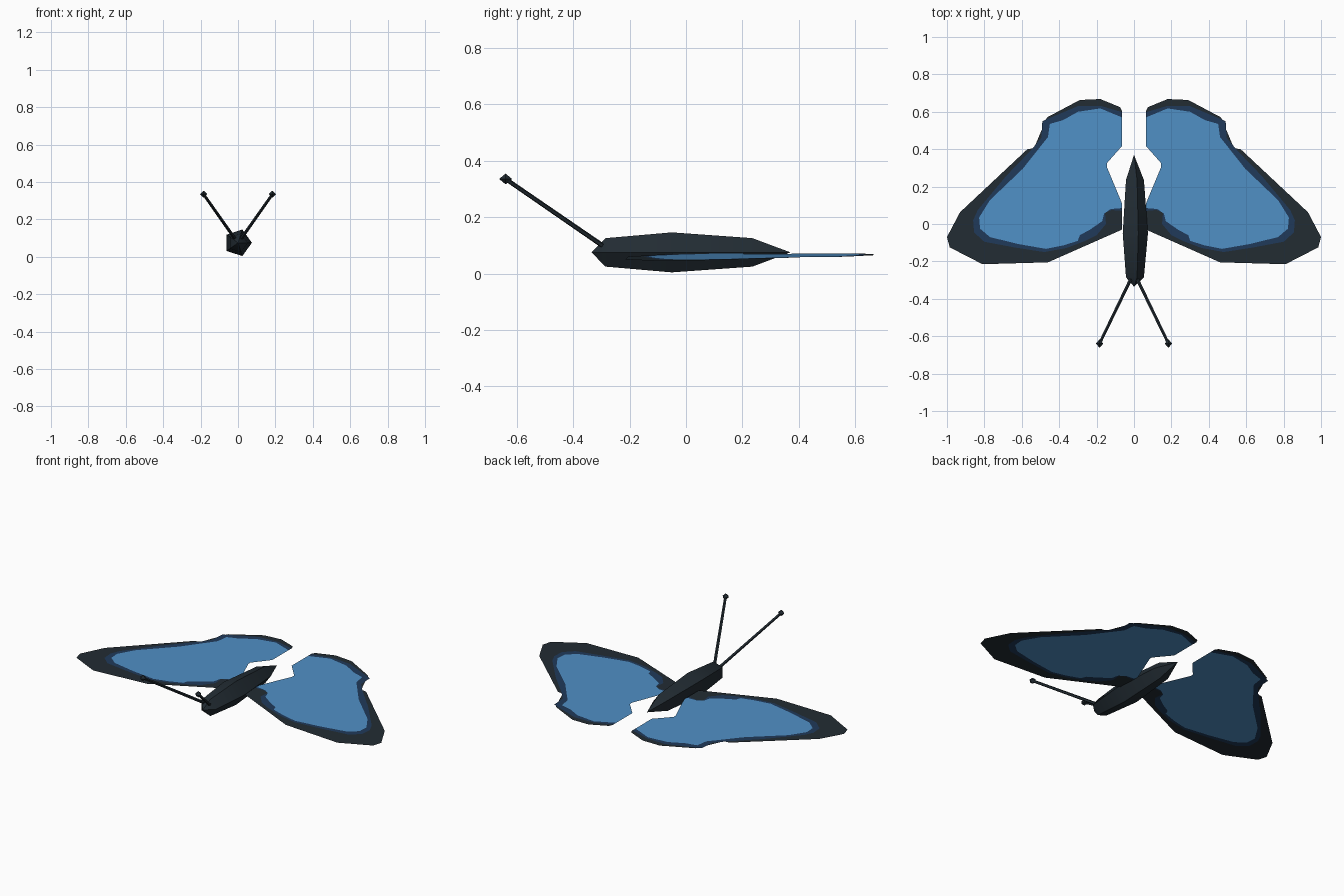
import bpy, bmesh, math
from mathutils import Vector, Matrix
from mathutils.geometry import delaunay_2d_cdt

if "Cube" in bpy.data.objects:
    bpy.data.objects.remove(bpy.data.objects["Cube"])


def material(name, rgb):
    m = bpy.data.materials.new(name)
    m.diffuse_color = (*rgb, 1)
    m.use_nodes = True
    m.node_tree.nodes["Principled BSDF"].inputs["Base Color"].default_value = m.diffuse_color
    return m


charcoal = material("charcoal", (0.016, 0.025, 0.033))
navy = material("navy blue", (0.0144, 0.042, 0.102))
blue = material("sky blue", (0.08, 0.279, 0.565))


def make_object(name, bm, mats):
    mesh = bpy.data.meshes.new(name)
    bm.to_mesh(mesh)
    bm.free()
    ob = bpy.data.objects.new(name, mesh)
    bpy.context.collection.objects.link(ob)
    for m in mats:
        mesh.materials.append(m)
    return ob


# Wing: nested outlines (right side), edge then border then centre
ROOT = 0.064
edge = [(ROOT, -0.03), (0.46, -0.205), (0.81, -0.215), (0.985, -0.125), (1.0, -0.07),
        (0.93, 0.063), (0.57, 0.4), (0.535, 0.405), (0.465, 0.57), (0.29, 0.663),
        (0.18, 0.668), (0.075, 0.625), (ROOT, 0.605), (ROOT, 0.417), (0.145, 0.325),
        (0.145, 0.305), (ROOT, 0.11)]
border = [(ROOT, 0.07), (0.12, 0.075), (0.155, 0.06), (0.15, 0.0), (0.2, -0.06), (0.26, -0.09),
          (0.36, -0.128), (0.48, -0.15), (0.64, -0.125), (0.8, -0.095), (0.855, -0.045),
          (0.86, 0.02), (0.835, 0.075), (0.685, 0.255), (0.555, 0.39), (0.495, 0.46),
          (0.49, 0.55), (0.43, 0.575), (0.3, 0.63), (0.18, 0.632), (ROOT, 0.598),
          (ROOT, 0.417), (0.145, 0.325), (0.145, 0.305), (ROOT, 0.11)]
centre = [(ROOT, 0.085), (0.125, 0.08), (0.16, 0.055), (0.17, 0.015), (0.235, -0.03), (0.29, -0.06),
          (0.3, -0.09), (0.38, -0.115), (0.47, -0.133), (0.62, -0.107), (0.77, -0.07),
          (0.823, -0.025), (0.828, 0.035), (0.77, 0.128), (0.595, 0.295), (0.46, 0.465),
          (0.45, 0.535), (0.38, 0.555), (0.3, 0.6), (0.18, 0.618), (ROOT, 0.57),
          (ROOT, 0.417), (0.145, 0.325), (0.145, 0.305), (ROOT, 0.11)]


def wing(name, side):
    pts, loops = [], []
    for outline in (edge, border, centre):
        loops.append(list(range(len(pts), len(pts) + len(outline))))
        pts += [Vector(p) for p in outline]
    verts, _, faces, _, _, origin = delaunay_2d_cdt(pts, [], loops, 1, 1e-4)
    bm = bmesh.new()
    vs = [bm.verts.new((side * v.x, v.y, 0.073 - 0.028 * v.x)) for v in verts]
    for f, src in zip(faces, origin):
        face = bm.faces.new([vs[i] for i in f])
        face.material_index = max(src)
        face.normal_update()
        if face.normal.z < 0:
            face.normal_flip()
    make_object(name, bm, (charcoal, navy, blue))


wing("right_wing", 1)
wing("left_wing", -1)

# Body: five-sided spindle along y
bm = bmesh.new()
CZ = 0.075
rings = []
for y, r in ((-0.285, 0.053), (-0.05, 0.0745), (0.235, 0.053)):
    rings.append([bm.verts.new((r * math.cos(a), y, CZ + r * math.sin(a)))
                  for a in (math.tau * i / 5 for i in range(5))])
nose = bm.verts.new((0, -0.335, CZ))
tail = bm.verts.new((0, 0.37, CZ))
for i in range(5):
    j = (i + 1) % 5
    for a, b in zip(rings, rings[1:]):
        bm.faces.new((a[i], a[j], b[j], b[i]))
    bm.faces.new((nose, rings[0][j], rings[0][i]))
    bm.faces.new((tail, rings[-1][i], rings[-1][j]))
bmesh.ops.recalc_face_normals(bm, faces=bm.faces)
body = make_object("body", bm, (charcoal,))
bpy.context.view_layer.objects.active = body
body.select_set(True)
bpy.ops.object.shade_smooth_by_angle(angle=math.radians(50))


# Antennae: thin rod with a diamond tip
def antenna(name, side):
    a = Vector((side * 0.015, -0.29, 0.095))
    b = Vector((side * 0.184, -0.639, 0.335))
    d = b - a
    bm = bmesh.new()
    rot = d.to_track_quat('Z', 'Y').to_matrix().to_4x4()
    bmesh.ops.create_cone(bm, cap_ends=True, segments=5, radius1=0.009, radius2=0.008,
                          depth=d.length, matrix=Matrix.Translation((a + b) / 2) @ rot)
    bmesh.ops.create_uvsphere(bm, u_segments=4, v_segments=2, radius=1,
                              matrix=Matrix.Translation(b) @ Matrix.Diagonal((0.02, 0.023, 0.019, 1)))
    make_object(name, bm, (charcoal,))


antenna("right_antenna", 1)
antenna("left_antenna", -1)
